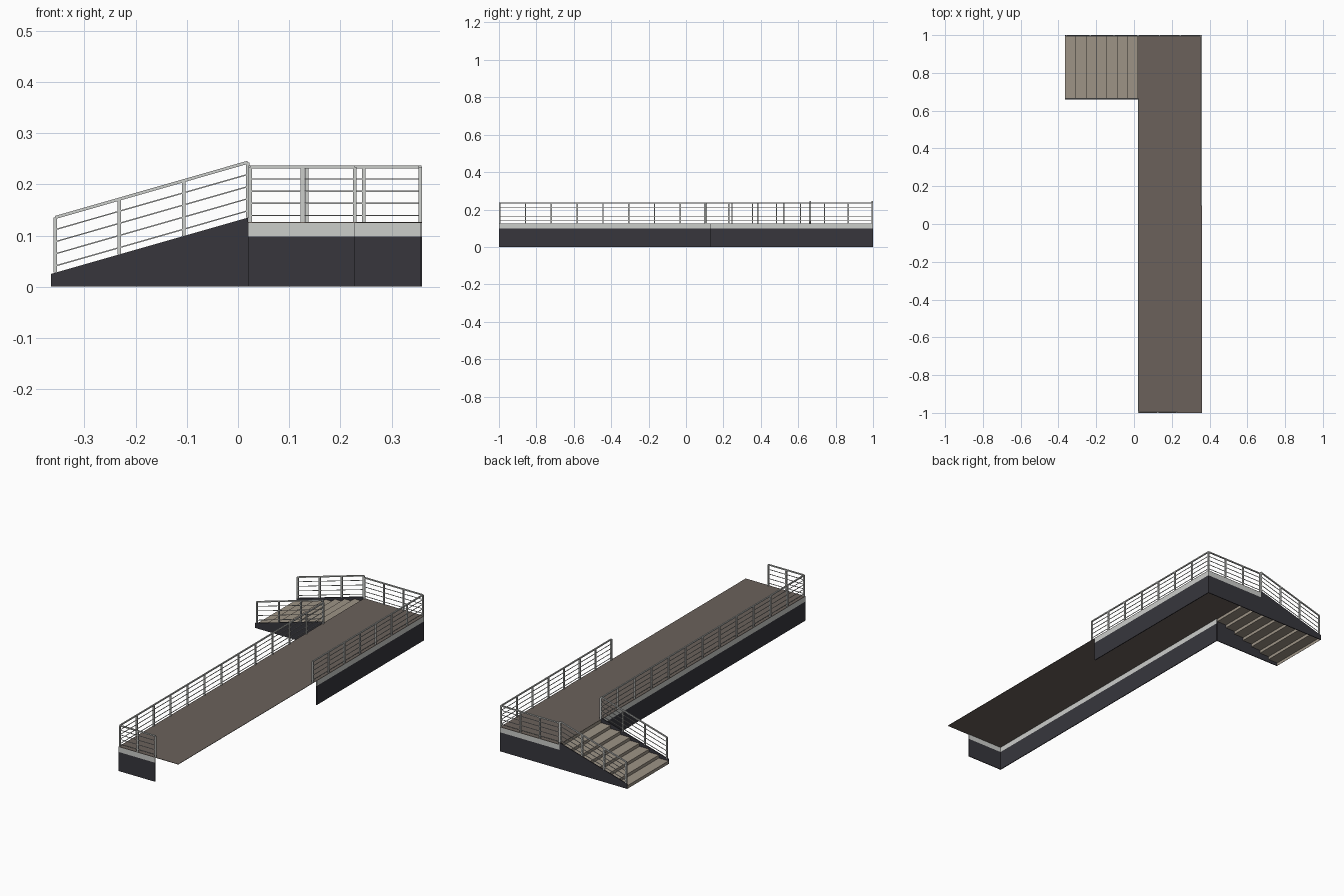
import bpy, bmesh
from mathutils import Vector

cube = bpy.data.objects.get("Cube")
if cube:
    bpy.data.objects.remove(cube, do_unlink=True)


def material(name, rgb):
    m = bpy.data.materials.new(name)
    m.use_nodes = True
    m.diffuse_color = (*rgb, 1)
    m.node_tree.nodes["Principled BSDF"].inputs["Base Color"].default_value = (*rgb, 1)
    return m


METAL = material("light grey metal", (0.60, 0.61, 0.59))
SKIRT = material("charcoal skirt", (0.038, 0.037, 0.046))
DECK = material("brown deck", (0.145, 0.12, 0.104))
TREAD = material("tan tread", (0.34, 0.295, 0.24))

X0, X1, Y0, Y1 = 0.02, 0.36, -1.0, 1.0        # deck outline
XS, YS = -0.365, 0.66                        # stair foot and stair side
DECK_Z, BAND_Z = 0.125, 0.098
STEPS = 7
T = 0.004                                    # panel thickness


def finish(name, bm, mat):
    bmesh.ops.recalc_face_normals(bm, faces=bm.faces)
    me = bpy.data.meshes.new(name)
    bm.to_mesh(me)
    bm.free()
    me.materials.append(mat)
    ob = bpy.data.objects.new(name, me)
    bpy.context.collection.objects.link(ob)
    return ob


def extrude(bm, pts, vec):
    """Extrude a planar outline along a vector into a closed solid."""
    face = bm.faces.new([bm.verts.new(p) for p in pts])
    new = bmesh.ops.extrude_face_region(bm, geom=[face], use_keep_orig=True)["geom"]
    verts = [v for v in new if isinstance(v, bmesh.types.BMVert)]
    bmesh.ops.translate(bm, verts=verts, vec=vec)


def box(bm, lo, hi):
    (x, y, z), (a, b, c) = lo, hi
    extrude(bm, [(x, y, z), (a, y, z), (a, b, z), (x, b, z)], (0, 0, c - z))


def beam(bm, p, q, w):
    """Square bar from p to q."""
    p, q = Vector(p), Vector(q)
    d = (q - p).normalized()
    ref = Vector((1, 0, 0)) if abs(d.z) > 0.9 else Vector((0, 0, 1))
    s = d.cross(ref).normalized() * w / 2
    u = s.cross(d).normalized() * w / 2
    extrude(bm, [p + s + u, p - s + u, p - s - u, p + s - u], q - p)


def railing(name, p, q, bays, height):
    """Posts, top rail and four thin bars between two base points."""
    bm = bmesh.new()
    p, q = Vector(p), Vector(q)
    top = Vector((0, 0, height))
    for i in range(bays + 1):
        foot = p.lerp(q, i / bays)
        beam(bm, foot, foot + top, 0.007)
    beam(bm, p + top, q + top, 0.006)
    for k in range(1, 5):
        drop = Vector((0, 0, height - 0.0237 * k))
        beam(bm, p + drop, q + drop, 0.0025)
    finish(name, bm, METAL)


# Deck sheet
bm = bmesh.new()
box(bm, (X0, Y0, DECK_Z - 0.001), (X1, Y1, DECK_Z + 0.001))
finish("deck", bm, DECK)

# Skirt panels with a light fascia band above
walls = {
    "left": ((X0, Y0), (X0 + T, YS)),
    "right": ((X1 - T, 0.127), (X1, Y1)),
    "front": ((X0 + T, Y0), (0.228, Y0 + T)),
    "back": ((X0, Y1 - T), (X1 - T, Y1)),
}
for side, (lo, hi) in walls.items():
    for part, z0, z1, mat in (("skirt", 0, BAND_Z, SKIRT),
                              ("fascia", BAND_Z, DECK_Z - 0.001, METAL)):
        bm = bmesh.new()
        box(bm, (*lo, z0), (*hi, z1))
        finish(f"{side}_{part}", bm, mat)

# Deck railings
E = 0.004
railing("left_railing", (X0 + E, Y0 + E, DECK_Z), (X0 + E, YS, DECK_Z), 12, 0.109)
railing("right_railing", (X1 - E, 0.1, DECK_Z), (X1 - E, Y1 - E, DECK_Z), 7, 0.109)
railing("front_railing", (X0 + E, Y0 + E, DECK_Z), (0.228, Y0 + E, DECK_Z), 2, 0.109)
railing("back_railing", (X0 + E, Y1 - E, DECK_Z), (X1 - E, Y1 - E, DECK_Z), 3, 0.109)

# Folded sheet of treads and risers
bm = bmesh.new()
run, rise = (X0 - XS) / STEPS, DECK_Z / (STEPS + 1)
profile = [(XS, 0)]
for i in range(STEPS):
    z = rise * (i + 1)
    profile += [(XS + run * i, z), (XS + run * (i + 1), z)]
profile.append((X0, DECK_Z))
rows = [[bm.verts.new((x, y, z)) for x, z in profile] for y in (YS + T, Y1 - T)]
for i in range(len(profile) - 1):
    bm.faces.new((rows[0][i], rows[0][i + 1], rows[1][i + 1], rows[1][i]))
stairs = finish("stairs", bm, TREAD)
solid = stairs.modifiers.new("thickness", "SOLIDIFY")
solid.thickness = 0.001
solid.offset = 0

# Sloped side panels and stair railings
LOW, HIGH = 0.025, 0.135
for side, y, rail_y in (("front", YS, YS + E), ("back", Y1 - T, Y1 - E)):
    bm = bmesh.new()
    extrude(bm, [(XS, y, 0), (X0, y, 0), (X0, y, HIGH), (XS, y, LOW)], (0, T, 0))
    finish(f"{side}_stringer", bm, SKIRT)
    slope = (HIGH - LOW) / (X0 - XS)
    foot = (XS + 0.008, rail_y, LOW + 0.008 * slope)
    railing(f"{side}_stair_railing", foot, (X0 - 0.001, rail_y, HIGH), 3, 0.108)
